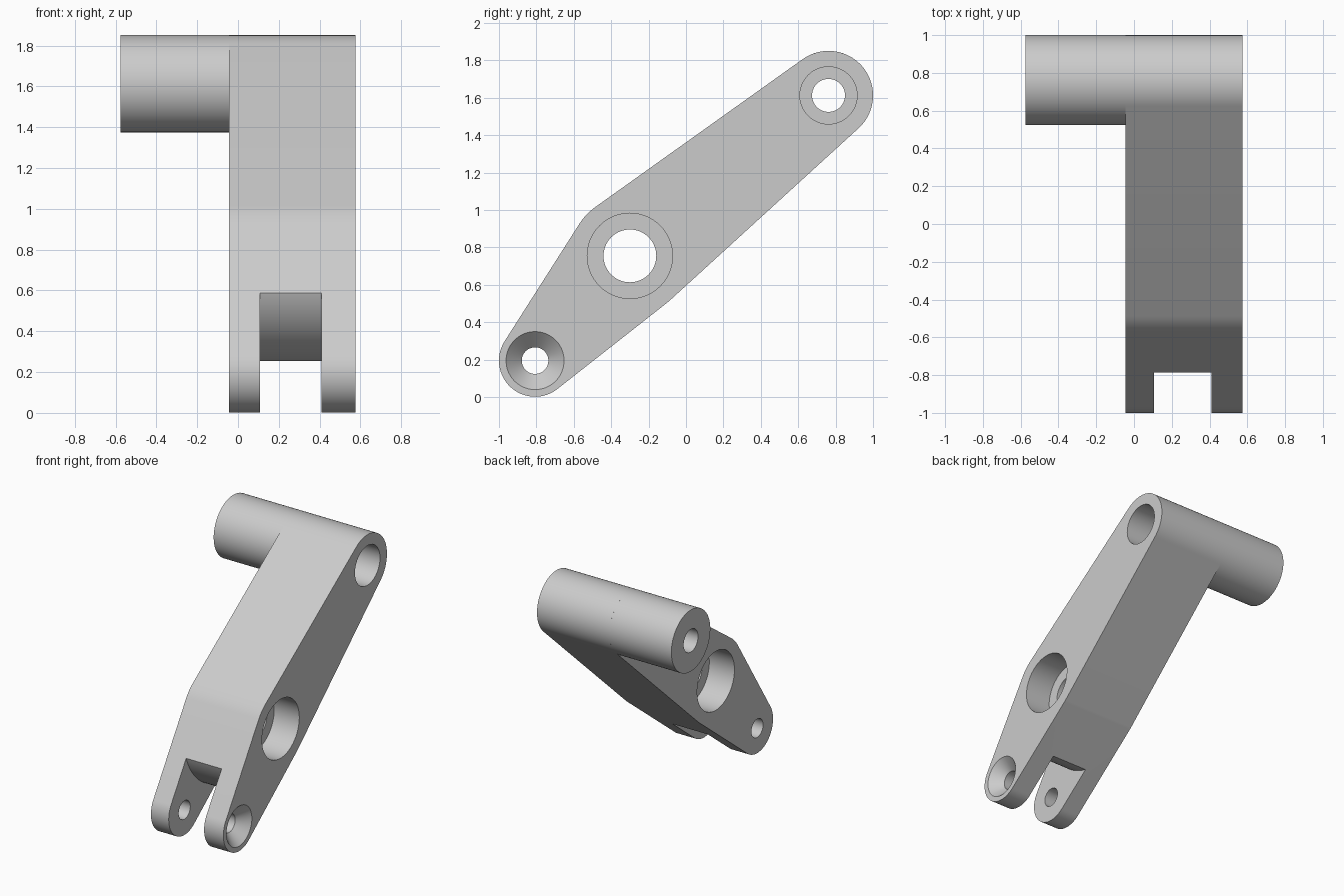
import bpy, bmesh
from math import sin, cos, pi, atan2, acos, hypot, tau, radians

if "Cube" in bpy.data.objects:
    bpy.data.objects.remove(bpy.data.objects["Cube"])

SEGMENTS = 96
# Circle centres (y, z) and outer radii
PIN, PIN_R = (-0.807, 0.195), 0.193
HUB, HUB_R = (-0.30, 0.755), 0.32
TOP, TOP_R = (0.762, 1.613), 0.238
LEFT, RIGHT, BOSS_END = -0.045, 0.575, -0.575

grey = bpy.data.materials.new("grey metal")
grey.use_nodes = True
grey.diffuse_color = (0.6, 0.6, 0.6, 1)
grey.node_tree.nodes["Principled BSDF"].inputs["Base Color"].default_value = (0.6, 0.6, 0.6, 1)


def finish(name, bm):
    bmesh.ops.recalc_face_normals(bm, faces=bm.faces)
    mesh = bpy.data.meshes.new(name)
    bm.to_mesh(mesh)
    bm.free()
    mesh.materials.append(grey)
    obj = bpy.data.objects.new(name, mesh)
    bpy.context.collection.objects.link(obj)
    return obj


def arc(centre, radius, start, end, steps):
    angles = [start + (end - start) * i / steps for i in range(steps + 1)]
    return [(centre[0] + radius * cos(a), centre[1] + radius * sin(a)) for a in angles]


def prism(name, outline, x0, x1):
    """Extrude a side outline along x."""
    bm = bmesh.new()
    face = bm.faces.new([bm.verts.new((x0, y, z)) for y, z in outline])
    ext = bmesh.ops.extrude_face_region(bm, geom=[face])
    moved = [v for v in ext["geom"] if isinstance(v, bmesh.types.BMVert)]
    bmesh.ops.translate(bm, verts=moved, vec=(x1 - x0, 0, 0))
    return finish(name, bm)


def lathe(name, centre, profile):
    """Solid of (x, radius) rings about an axis parallel to x."""
    bm = bmesh.new()
    rings = [[bm.verts.new((x, *p)) for p in arc(centre, r, 0, tau, SEGMENTS)[:-1]]
             for x, r in profile]
    for a, b in zip(rings, rings[1:]):
        for i in range(SEGMENTS):
            j = (i + 1) % SEGMENTS
            bm.faces.new((a[i], a[j], b[j], b[i]))
    bm.faces.new(rings[0])
    bm.faces.new(rings[-1])
    return finish(name, bm)


def arm_outline():
    """Three circles joined by their outer tangents, counterclockwise."""
    loop = [(PIN, PIN_R), (HUB, HUB_R), (TOP, TOP_R), (HUB, HUB_R)]
    normals = []
    for (a, ra), (b, rb) in zip(loop, loop[1:] + loop[:1]):
        dy, dz = b[0] - a[0], b[1] - a[1]
        normals.append(atan2(dz, dy) - acos((ra - rb) / hypot(dy, dz)))
    points = []
    for i, (c, r) in enumerate(loop):
        start = normals[i - 1]
        sweep = (normals[i] - start) % tau
        points += arc(c, r, start, start + sweep, max(6, int(SEGMENTS * sweep / tau)))
    return points


# Solid parts
arm = prism("lever_arm", arm_outline(), LEFT, RIGHT)
boss = lathe("pivot_boss", TOP, [(BOSS_END, TOP_R), (LEFT, TOP_R)])

# Fork slot with a floor rounded about the hub
aim = atan2(PIN[1] - HUB[1], PIN[0] - HUB[0])
half = radians(55)
slot = prism("slot_cutter",
             arc(HUB, 0.515, aim - half, aim + half, 40) + arc(HUB, 1.6, aim + half, aim - half, 12),
             0.107, 0.41)

# Stepped and countersunk bores
top_bore = lathe("top_bore_cutter", TOP, [(-0.7, 0.088), (-0.02, 0.088), (-0.02, 0.153), (0.7, 0.153)])
hub_bore = lathe("hub_bore_cutter", HUB, [(-0.2, 0.228), (0.17, 0.228), (0.17, 0.141),
                                          (0.36, 0.141), (0.36, 0.228), (0.7, 0.228)])
pin_bore = lathe("pin_bore_cutter", PIN, [(-0.2, 0.071), (0.491, 0.071), (RIGHT, 0.155), (0.7, 0.155)])

for obj, cutters in ((arm, (slot, top_bore, hub_bore, pin_bore)), (boss, (top_bore,))):
    bpy.ops.object.select_all(action='DESELECT')
    obj.select_set(True)
    bpy.context.view_layer.objects.active = obj
    for cutter in cutters:
        mod = obj.modifiers.new(cutter.name, 'BOOLEAN')
        mod.operation, mod.solver, mod.object = 'DIFFERENCE', 'EXACT', cutter
        bpy.ops.object.modifier_apply(modifier=mod.name)
    bpy.ops.object.shade_smooth_by_angle(angle=radians(30))

for cutter in (slot, top_bore, hub_bore, pin_bore):
    bpy.data.objects.remove(cutter)
